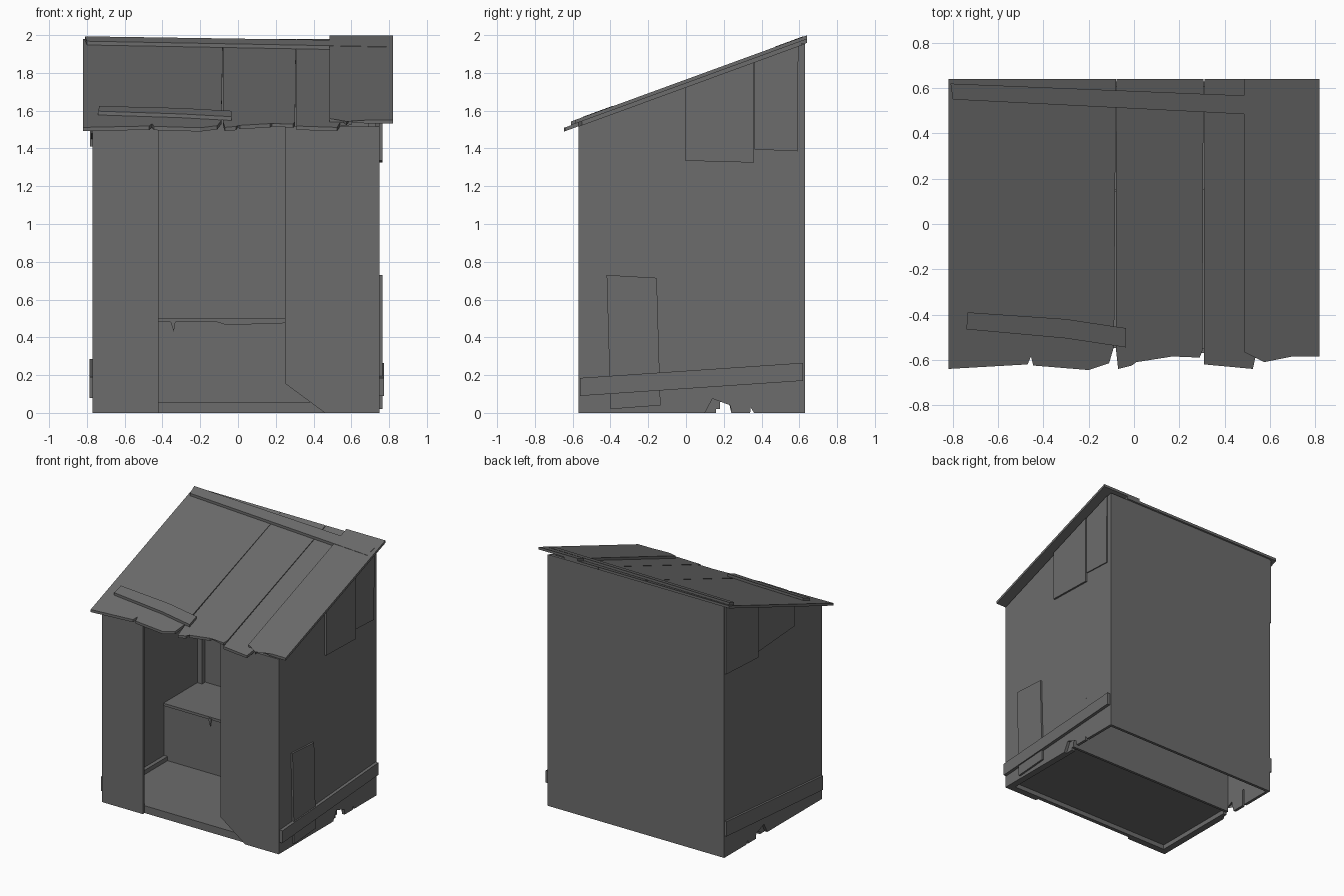
import bpy, bmesh
from mathutils import Vector

if "Cube" in bpy.data.objects:
    bpy.data.objects.remove(bpy.data.objects["Cube"])

grey = bpy.data.materials.new("weathered grey")
grey.diffuse_color = (0.15, 0.15, 0.15, 1)
grey.use_nodes = True
grey.node_tree.nodes["Principled BSDF"].inputs["Base Color"].default_value = grey.diffuse_color


def prism(name, pts, place, offset):
    """Extrude a 2D outline, placed in space by a function, along an offset."""
    bm = bmesh.new()
    a = [bm.verts.new(place(*p)) for p in pts]
    b = [bm.verts.new(v.co + Vector(offset)) for v in a]
    n = len(a)
    bm.faces.new(a)
    bm.faces.new(b[::-1])
    for i in range(n):
        j = (i + 1) % n
        bm.faces.new((a[j], a[i], b[i], b[j]))
    # cut concave caps into clean triangles
    bmesh.ops.triangulate(bm, faces=[f for f in bm.faces if len(f.verts) > 4])
    bmesh.ops.recalc_face_normals(bm, faces=bm.faces)
    me = bpy.data.meshes.new(name)
    bm.to_mesh(me)
    bm.free()
    me.materials.append(grey)
    ob = bpy.data.objects.new(name, me)
    bpy.context.collection.objects.link(ob)
    return ob


def box(name, x0, x1, y0, y1, z0, z1):
    pts = [(x0, y0), (x1, y0), (x1, y1), (x0, y1)]
    return prism(name, pts, lambda x, y: (x, y, z0), (0, 0, z1 - z0))


def roof_z(y):
    return 1.745 + 0.365 * y


L, R, F, B, T = -0.77, 0.75, -0.57, 0.63, 0.022
top_f, top_b = roof_z(F) - 0.02, roof_z(B) - 0.02

# side walls with gnawed holes and splits along the bottom
side = [(F, 0), (0.10, 0), (0.14, 0.075), (0.22, 0.085), (0.235, 0.04),
        (0.24, 0), (0.34, 0), (0.342, 0.13), (0.35, 0.37), (0.358, 0.13),
        (0.36, 0), (B, 0), (B, top_b), (F, top_f)]
prism("left_wall", side, lambda y, z: (L, y, z), (T, 0, 0))
prism("right_wall", side, lambda y, z: (R, y, z), (-T, 0, 0))

# back wall and front panels beside the doorway
box("back_wall", L + T, R - T, B - T, B, 0, top_b)
box("front_panel_left", L + T, -0.42, F, F + T, 0, top_f)
prism("front_panel_right",
      [(0.46, 0), (R - T, 0), (R - T, top_f), (0.25, top_f), (0.25, 0.155)],
      lambda x, z: (x, F, z), (0, T, 0))

# floor boards, sill and skirting
box("floor", L + T, R - T, F + T, 0.16, 0.035, 0.057)
box("door_sill", L + T, R - T, F + T, F + T + 0.03, 0, 0.057)
for name, x in (("skirting_left", L + T), ("skirting_right", R - T - 0.03)):
    box(name, x, x + 0.03, F + 0.05, 0.16, 0, 0.09)

# bench, open to the ground below
box("bench_front", L + T, R - T, 0.16, 0.18, 0.02, 0.48)
box("bench_seat", L + T, R - T, 0.15, B - T, 0.48, 0.50)
for i, pts in enumerate(([(-0.36, 0.49), (-0.34, 0.43), (-0.33, 0.49)],
                         [(-0.14, 0.49), (-0.06, 0.465), (0.25, 0.475), (0.25, 0.49)])):
    prism("bench_splinter_%d" % i, pts, lambda x, z: (x, 0.15, z), (0, -0.006, 0))

# corner posts standing on the bench
for name, x in (("corner_post_left", L + T), ("corner_post_right", R - T - 0.04)):
    box(name, x, x + 0.04, B - T - 0.04, B - T, 0.5, top_b - 0.03)

# repair boards nailed on the sides
def board(name, pts, x, t):
    prism(name, pts, lambda y, z: (x, y, z), (t, 0, 0))


def under(y):
    return roof_z(y) - 0.02


batten = [(-0.56, 0.09), (0.62, 0.17), (0.62, 0.265), (-0.56, 0.185)]
board("right_low_board", [(-0.40, 0.02), (-0.135, 0.04), (-0.155, 0.715), (-0.42, 0.73)], R, 0.014)
board("right_high_board", [(-0.005, 1.335), (0.36, 1.325), (0.36, under(0.36)), (-0.005, under(-0.005))], R, 0.014)
board("right_back_board", [(0.362, 1.395), (0.59, 1.385), (0.595, under(0.595)), (0.362, under(0.362))], R, 0.008)
board("right_batten", batten, R, 0.024)
board("left_back_board", [(0.23, 1.41), (0.625, 1.43), (0.625, under(0.625)), (0.23, under(0.23))], L, -0.014)
board("left_high_board", [(-0.23, under(-0.23)), (-0.23, 1.48), (0.23, 1.45), (0.23, under(0.23))], L, -0.008)
board("left_batten", [(-0.56, 0.08), (0.625, 0.17), (0.625, 0.285), (-0.56, 0.19)], L, -0.017)

# roof planks with broken front ends
def roof_piece(name, pts, lift=0.0, t=0.02):
    prism(name, pts, lambda x, y: (x, y, roof_z(y) + lift), (0, 0, -t))


roof_piece("roof_plank_1", [(-0.82, 0.64), (-0.82, -0.64), (-0.47, -0.62), (-0.455, -0.585),
                            (-0.445, -0.625), (-0.2, -0.645), (-0.11, -0.615),
                            (-0.088, -0.54), (-0.08, 0.64)])
roof_piece("roof_plank_2", [(-0.078, 0.64), (-0.08, -0.55), (-0.07, -0.64), (-0.01, -0.625),
                            (0.0, -0.58), (0.01, -0.61), (0.17, -0.585), (0.18, -0.57),
                            (0.29, -0.59), (0.302, -0.56), (0.307, 0.64)])
roof_piece("roof_plank_3", [(0.311, 0.64), (0.309, -0.62), (0.525, -0.64), (0.54, -0.57),
                            (0.6, -0.55), (0.6, 0.64)])
roof_piece("roof_plank_4", [(0.485, 0.64), (0.485, -0.565), (0.555, -0.56), (0.575, -0.61),
                            (0.59, -0.535), (0.605, -0.57), (0.7, -0.585),
                            (0.82, -0.585), (0.82, 0.64)], 0.02)

# roof battens; the short one is slightly bowed
roof_piece("roof_batten_back", [(-0.81, 0.62), (-0.80, 0.55), (0.785, 0.47), (0.79, 0.555)], 0.022)
roof_piece("roof_batten_front", [(-0.735, -0.39), (-0.74, -0.465), (-0.3, -0.505),
                                 (-0.035, -0.545), (-0.035, -0.46), (-0.3, -0.42)], 0.022)
